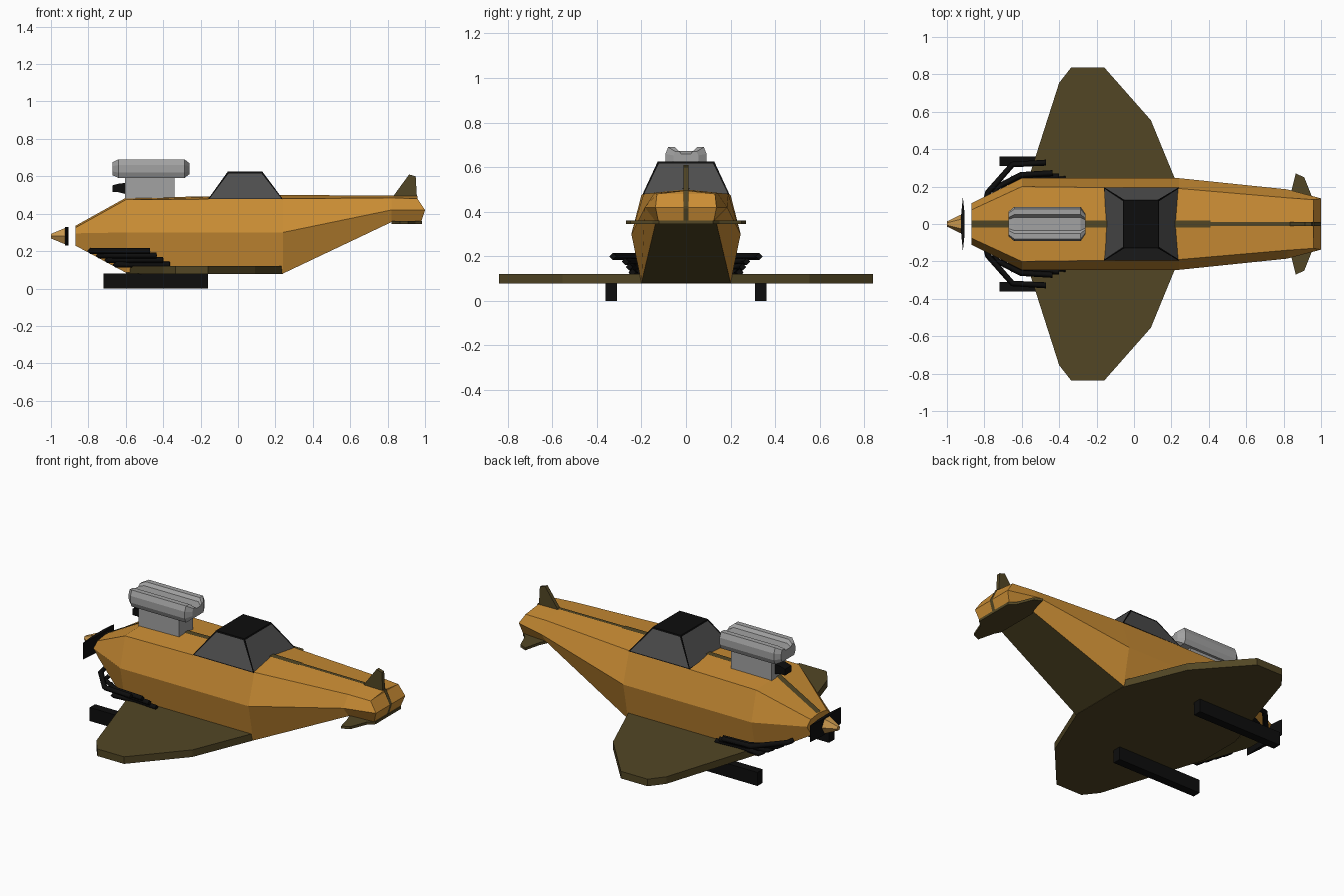
import bpy, bmesh, math
from mathutils import Vector

cube = bpy.data.objects.get("Cube")
if cube:
    bpy.data.objects.remove(cube, do_unlink=True)


def material(name, r, g, b):
    m = bpy.data.materials.new(name)
    m.use_nodes = True
    m.diffuse_color = (r, g, b, 1)
    m.node_tree.nodes["Principled BSDF"].inputs["Base Color"].default_value = (r, g, b, 1)
    return m


ORANGE = material("orange paint", 0.6, 0.27, 0.035)
OLIVE = material("olive paint", 0.085, 0.062, 0.018)
GREY = material("engine grey", 0.36, 0.36, 0.36)
BLACK = material("black", 0.004, 0.004, 0.004)
GLASS = material("dark glass", 0.075, 0.075, 0.075)
TAN = material("spinner tan", 0.58, 0.31, 0.075)


def finish(bm, name, *mats):
    bmesh.ops.recalc_face_normals(bm, faces=bm.faces)
    mesh = bpy.data.meshes.new(name)
    bm.to_mesh(mesh)
    bm.free()
    for m in mats:
        mesh.materials.append(m)
    ob = bpy.data.objects.new(name, mesh)
    bpy.context.collection.objects.link(ob)
    return ob


def slab(name, points, axis, lo, hi, mat):
    """Extrude an outline along an axis (0, 1 or 2) from lo to hi."""
    bm = bmesh.new()

    def place(p, d):
        co = list(p)
        co.insert(axis, d)
        return bm.verts.new(co)
    face = bm.faces.new([place(p, lo) for p in points])
    new = bmesh.ops.extrude_face_region(bm, geom=[face])["geom"]
    shift = Vector([hi - lo if i == axis else 0 for i in range(3)])
    bmesh.ops.translate(bm, vec=shift, verts=[v for v in new if isinstance(v, bmesh.types.BMVert)])
    return finish(bm, name, mat)


def box(name, x, y, z, mat):
    return slab(name, [(x[0], y[0]), (x[1], y[0]), (x[1], y[1]), (x[0], y[1])], 2, z[0], z[1], mat)


def loft(bm, rings):
    """Skin equal rings of points; returns the vertex rings."""
    vr = [[bm.verts.new(p) for p in r] for r in rings]
    n = len(vr[0])
    for a, b in zip(vr, vr[1:]):
        for i in range(n):
            bm.faces.new((a[i], a[(i + 1) % n], b[(i + 1) % n], b[i]))
    return vr


# Fuselage: each station gives ridge, shoulder, waist and keel points
stations = [
    [(-0.87, 0, 0.335), (-0.87, 0.075, 0.325), (-0.87, 0.11, 0.295), (-0.87, 0.07, 0.23)],
    [(-0.6, 0, 0.485), (-0.6, 0.2, 0.475), (-0.6, 0.245, 0.3), (-0.6, 0.2, 0.085)],
    [(0.24, 0, 0.5), (0.24, 0.19, 0.48), (0.24, 0.245, 0.3), (0.24, 0.2, 0.08)],
    [(0.82, 0, 0.497), (0.82, 0.14, 0.485), (0.82, 0.185, 0.42), (0.82, 0.135, 0.355)],
    [(0.96, 0, 0.495), (0.96, 0.13, 0.48), (1.0, 0.137, 0.42), (0.98, 0.125, 0.36)],
]
bm = bmesh.new()
rings = loft(bm, [s + [(x, -y, z) for x, y, z in s[:0:-1]] for s in stations])
for r in (rings[0], rings[-1]):
    bm.faces.new((r[0], r[1], r[6]))
    bm.faces.new((r[1], r[2], r[5], r[6]))
    bm.faces.new((r[2], r[3], r[4], r[5]))
keel = {v for r in rings for v in r[3:5]}
for f in bm.faces:
    f.material_index = int(all(v in keel for v in f.verts))
finish(bm, "fuselage", ORANGE, OLIVE)


# Painted centre stripe, following the ridge and wrapping the tail
def stripe(name, path, w):
    bm = bmesh.new()
    pairs = [[bm.verts.new((x, s * w, z)) for s in (-1, 1)] for x, z in path]
    for a, b in zip(pairs, pairs[1:]):
        bm.faces.new((a[0], a[1], b[1], b[0]))
    finish(bm, name, OLIVE)


stripe("front_stripe", [(-0.87, 0.34), (-0.6, 0.49), (0.24, 0.504), (0.41, 0.503)], 0.018)
stripe("rear_stripe", [(0.41, 0.503), (0.82, 0.501), (0.963, 0.498), (1.0, 0.425), (1.0, 0.415), (0.983, 0.36)], 0.011)

# Wing and tail surfaces
half_wing = [(-0.6, 0.13), (-0.4, 0.755), (-0.335, 0.838), (-0.16, 0.838), (0.09, 0.555), (0.24, 0.19)]
slab("wing", half_wing + [(x, -y) for x, y in reversed(half_wing)], 2, 0.078, 0.12, OLIVE)
half_tail = [(0.82, 0.13), (0.84, 0.17), (0.865, 0.27), (0.91, 0.25), (0.95, 0.15), (0.985, 0.12)]
slab("tailplane", half_tail + [(x, -y) for x, y in reversed(half_tail)], 2, 0.345, 0.36, OLIVE)
slab("tail_fin", [(0.82, 0.48), (0.915, 0.61), (0.95, 0.6), (0.957, 0.48)], 1, -0.011, 0.011, OLIVE)

# Canopy: tapered block with inset panes leaving a dark frame
bm = bmesh.new()
lo, hi = loft(bm, [
    [(x, y, 0.478) for x, y in ((-0.16, -0.195), (0.24, -0.195), (0.24, 0.195), (-0.16, 0.195))],
    [(x, y, 0.625) for x, y in ((-0.055, -0.127), (0.13, -0.127), (0.13, 0.127), (-0.055, 0.127))]])
panes = list(bm.faces)
bm.faces.new(hi)
bm.faces.new(lo)
bmesh.ops.recalc_face_normals(bm, faces=bm.faces)
bmesh.ops.inset_individual(bm, faces=panes, thickness=0.01, depth=-0.002)
for f in panes:
    f.material_index = 1
finish(bm, "canopy", BLACK, GLASS)

# Engine block, grooved intake cover and air pipe
box("engine_block", (-0.605, -0.34), (-0.065, 0.065), (0.47, 0.6), GREY)
half = [(0.08, 0.592), (0.092, 0.62), (0.092, 0.66), (0.08, 0.69), (0.05, 0.69), (0.035, 0.672)]
profile = half + [(-y, z) for y, z in reversed(half)]


def cover_ring(x, s):
    return [(x, y * s, 0.64 + (z - 0.64) * s) for y, z in profile]


bm = bmesh.new()
cover = loft(bm, [cover_ring(*r) for r in ((-0.67, 0.72), (-0.64, 1), (-0.285, 1), (-0.26, 0.6))])
bm.faces.new(cover[0])
bm.faces.new(cover[-1])
finish(bm, "intake_cover", GREY)
slab("air_pipe", [(-0.6, 0.505), (-0.64, 0.515), (-0.67, 0.515), (-0.67, 0.552), (-0.64, 0.56), (-0.6, 0.565)],
     1, -0.03, 0.03, BLACK)

# Propeller blade and four-sided spinner
slab("propeller", [(-0.915, -0.145), (-0.924, -0.05), (-0.924, 0.05), (-0.915, 0.145), (-0.905, 0.05), (-0.905, -0.05)],
     2, 0.23, 0.328, BLACK)
bm = bmesh.new()
spin = loft(bm, [[(x, r * math.cos(a), 0.28 + r * math.sin(a))
                  for a in (math.pi * k / 3 for k in range(6))]
                 for x, r in ((-0.925, 0.05), (-1.0, 0.014))])
for r in spin:
    bm.faces.new(r)
finish(bm, "spinner", TAN)


# Exhaust pipes: four stepped, square pipes on each side
def pipe(name, pts):
    cu = bpy.data.curves.new(name, "CURVE")
    cu.dimensions = "3D"
    cu.bevel_depth = 0.016
    cu.bevel_resolution = 0
    cu.use_fill_caps = True
    sp = cu.splines.new("POLY")
    sp.points.add(len(pts) - 1)
    for p, co in zip(sp.points, pts):
        p.co = (*co, 1)
    cu.materials.append(BLACK)
    ob = bpy.data.objects.new(name, cu)
    bpy.context.collection.objects.link(ob)


for side, s in (("left", 1), ("right", -1)):
    for i, y in enumerate((0.318, 0.262, 0.245, 0.23)):
        x, z = -0.79 + 0.045 * i, 0.2 - 0.024 * i
        start = 0.13 + 0.025 * i
        pipe(f"{side}_exhaust_{i + 1}",
             [(x, s * start, z), (x + 0.01, s * (start + 0.04), z),
              (x + 0.14, s * y, z), (-0.47 + 0.035 * i, s * (y + 0.01), z)])
    # Landing skid under the wing
    box(f"{side}_skid", (-0.72, -0.16), sorted((s * 0.31, s * 0.36)), (0, 0.08), BLACK)
